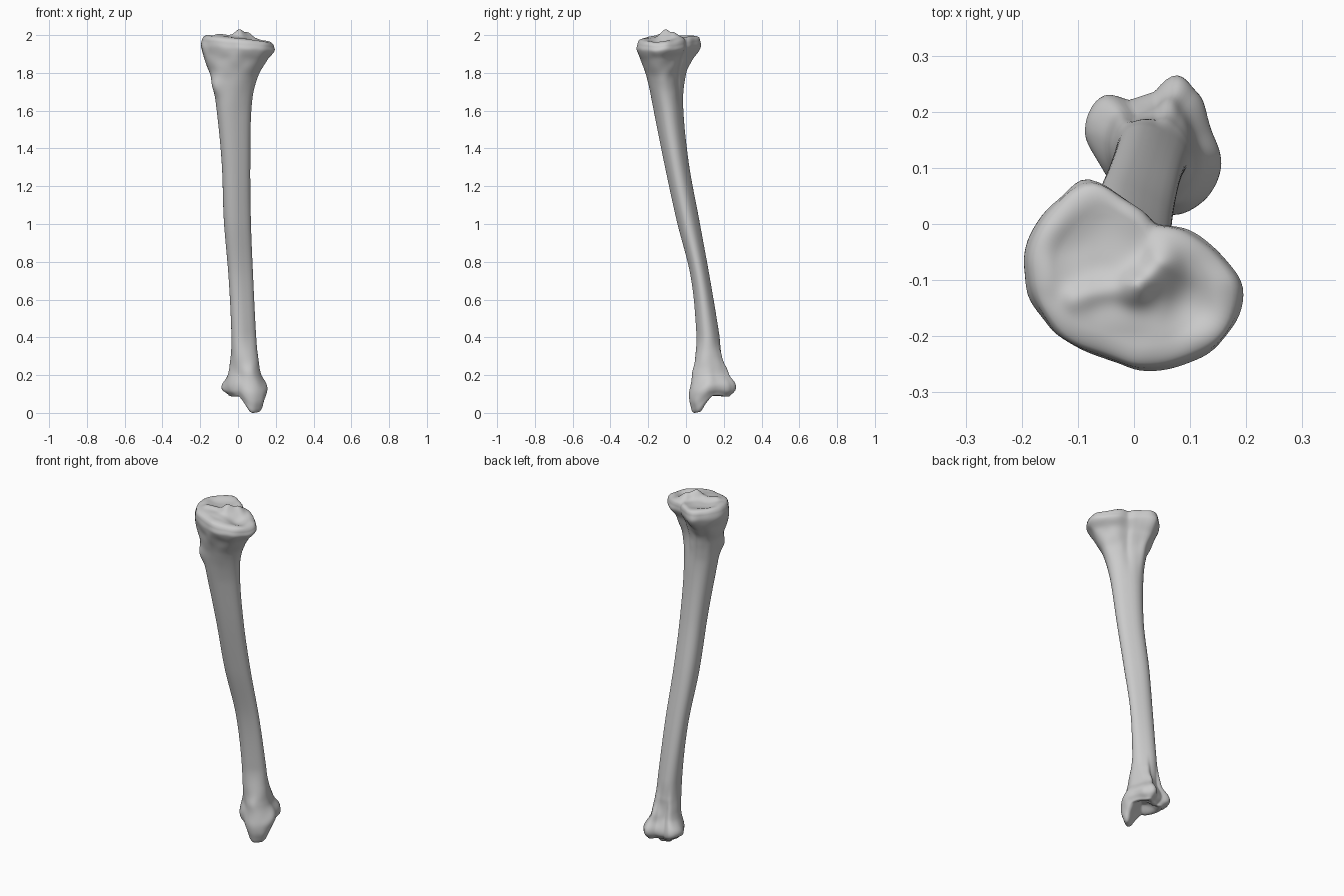
import bpy, bmesh, math
from mathutils import Vector, noise

cube = bpy.data.objects.get("Cube")
if cube:
    bpy.data.objects.remove(cube)

SEGMENTS, RINGS, CAP_RINGS = 96, 150, 32

# Height, then left/right and front/back limits of the bone
PROFILE = [
    (.075, -.055, .137, .03, .235), (.1, -.082, .15, .02, .26),
    (.135, -.082, .148, .02, .258), (.19, -.052, .12, .035, .225),
    (.28, -.038, .105, .05, .19), (.4, -.035, .095, .055, .175),
    (.7, -.05, .08, .025, .125), (1, -.075, .068, -.05, .07),
    (1.3, -.086, .065, -.115, .015), (1.6, -.115, .072, -.175, -.015),
    (1.75, -.14, .1, -.205, -.005), (1.85, -.178, .155, -.24, .035),
    (1.91, -.195, .19, -.262, .078), (1.945, -.19, .187, -.257, .073)]
# Outlines of the knee end and the ankle end
KNEE = [(-.085, .078), (-.03, .055), (.01, .03), (.04, 0), (.1, -.01), (.15, -.05),
        (.19, -.12), (.17, -.19), (.11, -.24), (.02, -.26), (-.07, -.23),
        (-.14, -.19), (-.19, -.09), (-.185, -.03), (-.135, .04)]
ANKLE = [(-.05, .232), (-.01, .22), (.04, .235), (.08, .265), (.11, .24), (.14, .17),
         (.15, .09), (.12, .04), (.07, .02), (0, .045), (-.05, .09),
         (-.085, .155), (-.075, .2)]
# Rounded triangle with the shin crest at one corner
CREST = math.radians(236)
SHAFT = []
for k in range(24):
    a = math.tau * k / 24
    r = 1 + .08 * math.cos(3 * (a - CREST))
    SHAFT.append((r * math.cos(a), r * math.sin(a)))


def smooth(lo, hi, v):
    t = min(1, max(0, (v - lo) / (hi - lo)))
    return t * t * (3 - 2 * t)


def spline(a, b, c, d, t):
    return b + t / 2 * (c - a + t * (2 * a - 5 * b + 4 * c - d + t * (3 * (b - c) + d - a)))


def fit(points):
    """Scale points to fill the square from -1 to 1."""
    lo = [min(p[i] for p in points) for i in (0, 1)]
    hi = [max(p[i] for p in points) for i in (0, 1)]
    return [tuple(2 * (p[i] - lo[i]) / (hi[i] - lo[i]) - 1 for i in (0, 1)) for p in points]


def resample(points):
    """Radii of an outline at evenly spaced angles."""
    polar = sorted((math.atan2(y, x) % math.tau, math.hypot(x, y)) for x, y in fit(points))
    n, radii = len(polar), []
    for s in range(SEGMENTS):
        a = math.tau * s / SEGMENTS
        i = sum(p[0] <= a for p in polar) - 1
        start, end = polar[i][0], polar[(i + 1) % n][0]
        t = ((a - start) % math.tau) / ((end - start) % math.tau)
        radii.append(spline(*(polar[(i + k) % n][1] for k in (-1, 0, 1, 2)), t))
    return radii


def limits(z):
    """Interpolated limits at a height, with slopes from neighbouring rows."""
    i = max(k for k in range(len(PROFILE) - 1) if PROFILE[k][0] <= z)
    p, q = PROFILE[i], PROFILE[i + 1]
    o, r = PROFILE[max(0, i - 1)], PROFILE[min(len(PROFILE) - 1, i + 2)]
    h = q[0] - p[0]
    t = (z - p[0]) / h
    out = []
    for k in range(1, 5):
        m0 = (q[k] - o[k]) / (q[0] - o[0]) * h
        m1 = (r[k] - p[k]) / (r[0] - p[0]) * h
        s = t * t * (3 - 2 * t)
        out.append(p[k] * (1 - s) + q[k] * s + m0 * t * (1 - t) ** 2 - m1 * t * t * (1 - t))
    return out


def hump(x, y, cx, cy, size):
    return math.exp(-((x - cx) ** 2 + (y - cy) ** 2) / size ** 2)


def distance(x, y, a, b):
    """Distance to the line between two points."""
    p, a, b = Vector((x, y)), Vector(a), Vector(b)
    t = min(1, max(0, (p - a).dot(b - a) / (b - a).length_squared))
    return (p - a.lerp(b, t)).length


def ridge(x, y, a, b, size):
    return math.exp(-(distance(x, y, a, b) / size) ** 2)


def plateau(x, y):
    """Two dished joint surfaces with the raised spines between them."""
    return (.036 * ridge(x, y, (.05, -.07), (.01, -.11), .03)
            + .014 * ridge(x, y, (.0, -.1), (-.1, -.13), .025)
            - .016 * hump(x, y, -.09, -.03, .06) - .02 * hump(x, y, .1, -.14, .05))


def finish(p):
    """Plateau tilt, shin bump, inner ankle knob and slight unevenness."""
    x, y, z = p
    ends = smooth(.35, .12, z) if z < 1 else smooth(1.6, 1.9, z)
    z += smooth(1.84, 1.96, z) * (.04 * y - .08 * x)
    knob = smooth(.08, .005, distance(x, y, (.078, .05), (.1, .065)))
    z -= .083 * smooth(.2, .09, z) * knob
    bump = math.exp(-((z - 1.71) / .05) ** 2) * hump(x, y, -.13, -.165, .05)
    q = Vector((x - .014 * bump, y - .018 * bump, z))
    return q + noise.noise_vector(q * 14) * .007 * ends


knee, ankle, shaft = resample(KNEE), resample(ANKLE), resample(SHAFT)


def section(z):
    """One cross section, blended from the three outlines and fitted to the limits."""
    k, f = smooth(1.55, 1.88, z), smooth(.4, .14, z)
    pts = []
    for s in range(SEGMENTS):
        r = knee[s] * k + ankle[s] * f + shaft[s] * (1 - k - f)
        a = math.tau * s / SEGMENTS
        pts.append((r * math.cos(a), r * math.sin(a)))
    x0, x1, y0, y1 = limits(z)
    return [Vector(((x0 + x1) / 2 + u * (x1 - x0) / 2, (y0 + y1) / 2 + v * (y1 - y0) / 2, z))
            for u, v in fit(pts)]


bottom, top = PROFILE[0][0], PROFILE[-1][0]
# Rings are packed closer together near both ends
heights = []
for i in range(RINGS):
    t = i / (RINGS - 1)
    heights.append(bottom + (top - bottom) * (.4 * t + .6 * smooth(0, 1, t)))
body = [section(z) for z in heights]


def cap(edge, relief):
    """Shrinking rings that close an end, raised by a relief function."""
    centre = sum(edge, Vector()) / SEGMENTS
    rings = []
    for i in range(1, CAP_RINGS):
        s = 1 - i / CAP_RINGS
        ring = [centre.lerp(p, s) for p in edge]
        for p in ring:
            p.z += relief(p.x, p.y, s)
        rings.append(ring)
    return rings


def rounding(s, start):
    """Quarter-round rise from the rim inward."""
    t = max(0, (s - start) / (1 - start))
    return math.sqrt(1 - t * t)


upper = cap(body[-1], lambda x, y, s: .025 * rounding(s, .75) + smooth(1, .7, s) * plateau(x, y))
lower = cap(body[0], lambda x, y, s: .032 * smooth(.85, .2, s) - .008 * rounding(s, .85))
rings = lower[::-1] + body + upper

# Skin the rings into one closed surface
bm = bmesh.new()
rows = [[bm.verts.new(finish(p)) for p in ring] for ring in rings]
for a, b in zip(rows, rows[1:]):
    for s in range(SEGMENTS):
        n = (s + 1) % SEGMENTS
        bm.faces.new((a[s], a[n], b[n], b[s]))
bm.faces.new(rows[0][::-1])
bm.faces.new(rows[-1])

# Stand it on the floor
low = min(v.co.z for v in bm.verts)
bmesh.ops.translate(bm, verts=bm.verts, vec=(0, 0, -low))
bmesh.ops.recalc_face_normals(bm, faces=bm.faces)

mesh = bpy.data.meshes.new("shin_bone")
bm.to_mesh(mesh)
bm.free()
bone = bpy.data.objects.new("shin_bone", mesh)
bpy.context.collection.objects.link(bone)

grey = bpy.data.materials.new("bone_grey")
grey.use_nodes = True
colour = (.6, .6, .6, 1)
grey.diffuse_color = colour
grey.node_tree.nodes["Principled BSDF"].inputs["Base Color"].default_value = colour
mesh.materials.append(grey)

bpy.context.view_layer.objects.active = bone
bone.select_set(True)
bpy.ops.object.shade_smooth_by_angle(angle=math.radians(60))
